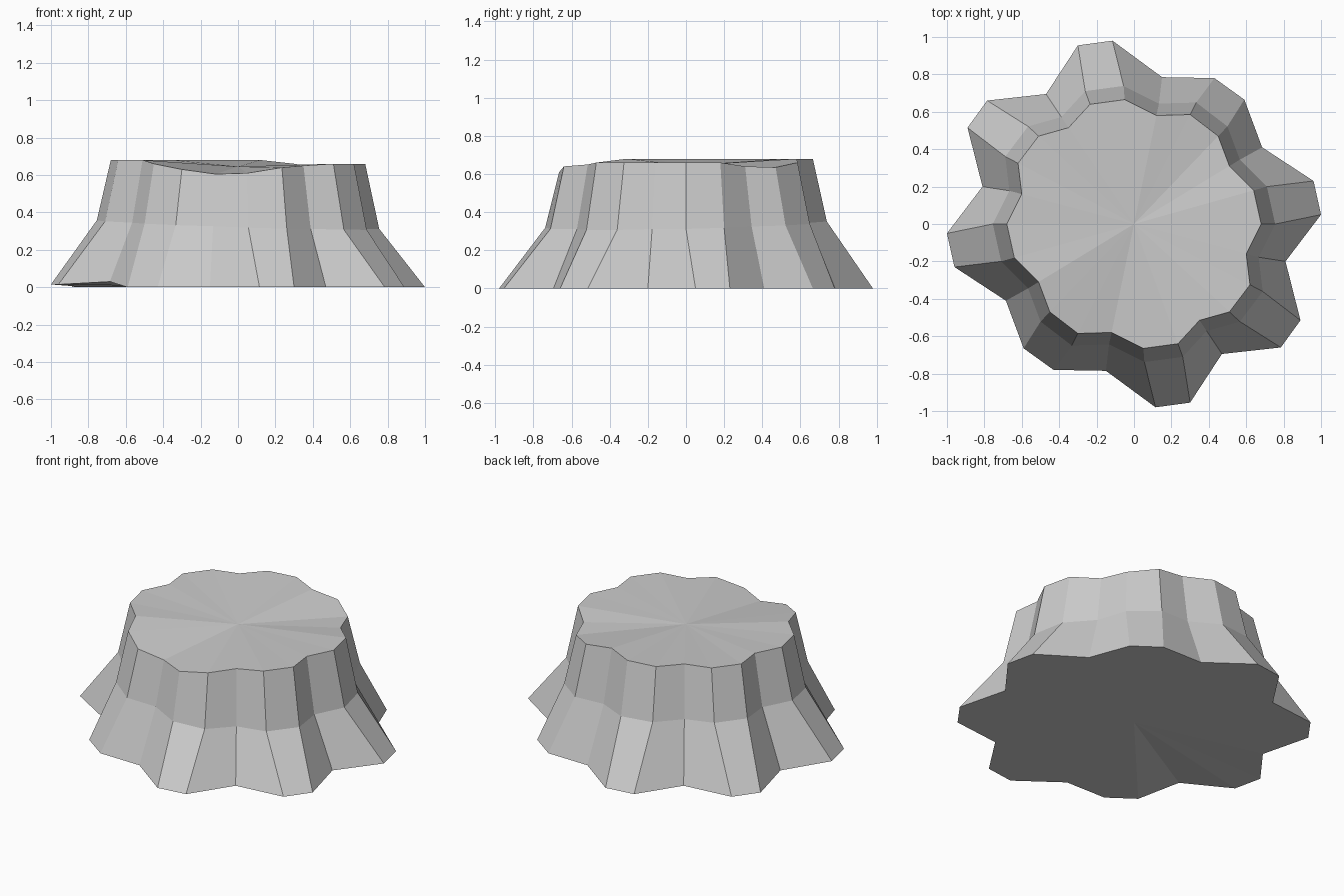
import bpy
import bmesh
from mathutils import Vector

default_cube = bpy.data.objects.get("Cube")
if default_cube:
    bpy.data.objects.remove(default_cube, do_unlink=True)


def make_material(name, colour):
    material = bpy.data.materials.new(name)
    material.use_nodes = True
    material.diffuse_color = colour
    shader = material.node_tree.nodes["Principled BSDF"]
    shader.inputs["Base Color"].default_value = colour
    shader.inputs["Roughness"].default_value = 0.9
    return material


def full_outline(half):
    """Repeat half an outline, turned by half a revolution."""
    points = [Vector((x, y, 0)) for x, y in half]
    return points + [-point for point in points]


def bridge(bm, lower, upper):
    """Join two rings of vertices with quads."""
    for i in range(len(lower)):
        j = (i + 1) % len(lower)
        bm.faces.new((lower[i], lower[j], upper[j], upper[i]))


def fan_cap(bm, ring, height):
    """Close a ring with triangles around a central vertex."""
    centre = bm.verts.new((0, 0, height))
    for i in range(len(ring)):
        bm.faces.new((ring[i], ring[(i + 1) % len(ring)], centre))


# Lobed outlines: each lobe has two outer corners and a valley
foot_outline = full_outline([
    (1, .05), (.96, .23), (.685, .41), (.59, .665), (.43, .78), (.15, .785),
    (-.115, .98), (-.3, .955), (-.47, .695), (-.785, .66), (-.89, .515), (-.81, .2),
])
rim_outline = full_outline([
    (.68, 0), (.64, .18), (.51, .31), (.45, .47), (.3, .585), (.12, .58),
    (-.05, .665), (-.235, .64), (-.35, .515), (-.51, .47), (-.62, .325), (-.6, .16),
])

# Worn rim: high at the back left, with dips at the front and back right
rim_heights = [.68] * len(rim_outline)
rim_heights[:5] = [.66, .66, .64, .635, .66]
rim_heights[15:] = [.66, .63, .605, .61, .64, .65, .66, .66, .66]

# Slightly lifted corner of the foot
foot_lift = {12: .015, 13: .015, 14: .03}

bm = bmesh.new()
foot, waist, rim = [], [], []
for i, (low, high) in enumerate(zip(foot_outline, rim_outline)):
    foot.append(bm.verts.new((low.x, low.y, foot_lift.get(i, 0))))
    middle = high * 1.11
    waist_height = .335 - .03 * middle.x + .02 * middle.y
    waist.append(bm.verts.new((middle.x, middle.y, waist_height)))
    rim.append(bm.verts.new((high.x, high.y, rim_heights[i])))

# Flared skirt, steep upper wall, dished top and closed underside
bridge(bm, foot, waist)
bridge(bm, waist, rim)
fan_cap(bm, rim, .645)
fan_cap(bm, foot, 0)
bmesh.ops.recalc_face_normals(bm, faces=bm.faces)

mesh = bpy.data.meshes.new("fluted_stump")
bm.to_mesh(mesh)
bm.free()
mesh.materials.append(make_material("light grey", (.6, .6, .6, 1)))
stump = bpy.data.objects.new("fluted_stump", mesh)
bpy.context.collection.objects.link(stump)
